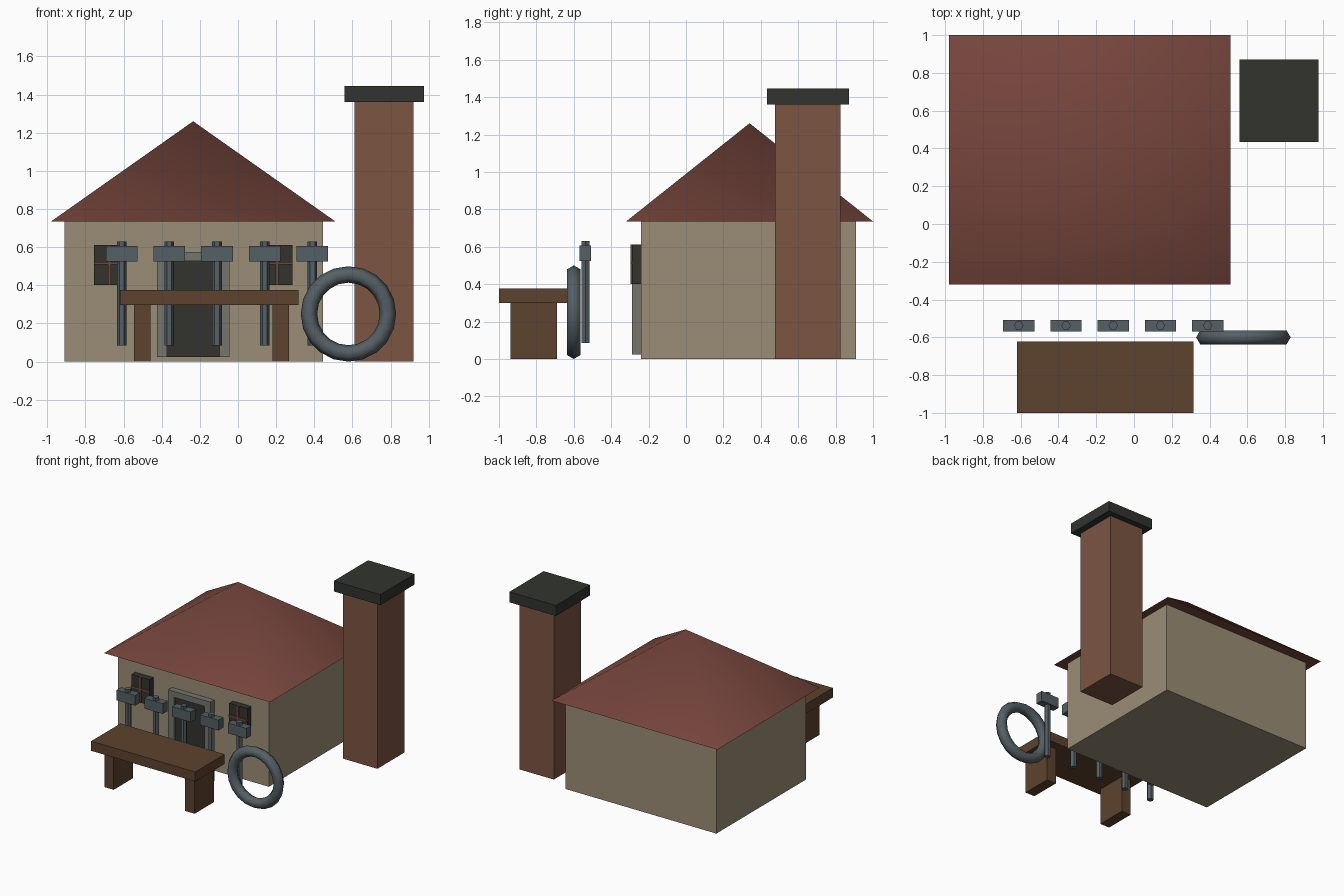
import bpy, bmesh, math
from mathutils import Matrix

if "Cube" in bpy.data.objects:
    bpy.data.objects.remove(bpy.data.objects["Cube"])


def mat(name, rgb):
    m = bpy.data.materials.new(name)
    m.diffuse_color = (*rgb, 1)
    m.use_nodes = True
    m.node_tree.nodes["Principled BSDF"].inputs["Base Color"].default_value = m.diffuse_color
    return m


PLASTER = mat("plaster", (0.33, 0.27, 0.18))
TILE = mat("roof_tile", (0.18, 0.06, 0.045))
BRICK = mat("brick", (0.20, 0.09, 0.055))
DARK = mat("dark", (0.032, 0.034, 0.028))
STONE = mat("stone", (0.18, 0.18, 0.155))
WOOD = mat("wood", (0.11, 0.055, 0.027))
BAR = mat("bar_wood", (0.15, 0.065, 0.035))
METAL = mat("metal", (0.09, 0.115, 0.13))


def add(name, bm, material):
    me = bpy.data.meshes.new(name)
    bm.to_mesh(me)
    bm.free()
    me.materials.append(material)
    ob = bpy.data.objects.new(name, me)
    bpy.context.collection.objects.link(ob)
    return ob


def box(name, x, y, z, material):
    """Box from (min, max) ranges on each axis."""
    bm = bmesh.new()
    bmesh.ops.create_cube(bm, size=1)
    for v in bm.verts:
        for i, (a, b) in enumerate((x, y, z)):
            v.co[i] = a if v.co[i] < 0 else b
    return add(name, bm, material)


def smooth(ob, degrees):
    bpy.ops.object.select_all(action='DESELECT')
    ob.select_set(True)
    bpy.context.view_layer.objects.active = ob
    bpy.ops.object.shade_smooth_by_angle(angle=math.radians(degrees))


# House body
CX = -0.235
box("house_walls", (-0.91, 0.445), (-0.24, 0.91), (0, 0.735), PLASTER)

# Pyramid roof with closed underside
bm = bmesh.new()
base = [bm.verts.new((x, y, 0.735)) for x, y in
        ((-0.98, -0.32), (0.51, -0.32), (0.51, 1.0), (-0.98, 1.0))]
apex = bm.verts.new((CX, 0.34, 1.26))
bm.faces.new(base[::-1])
for i in range(4):
    bm.faces.new((base[i], base[(i + 1) % 4], apex))
smooth(add("roof", bm, TILE), 60)

# Chimney
box("chimney_stack", (0.61, 0.92), (0.475, 0.825), (0, 1.36), BRICK)
box("chimney_cap", (0.558, 0.976), (0.433, 0.872), (1.36, 1.445), DARK)

# Door with surround
box("door", (-0.373, -0.097), (-0.268, -0.235), (0.025, 0.527), DARK)
for side, x in (("left", (-0.425, -0.373)), ("right", (-0.097, -0.045))):
    box(f"door_post_{side}", x, (-0.29, -0.235), (0.025, 0.527), STONE)
box("door_lintel", (-0.425, -0.045), (-0.29, -0.235), (0.527, 0.575), STONE)

# Windows with cross bars
for side, s in (("left", -1), ("right", 1)):
    c = CX + s * 0.439
    box(f"window_{side}", (c - 0.081, c + 0.081), (-0.288, -0.235), (0.402, 0.611), DARK)
    box(f"window_mullion_{side}", (c - 0.008, c + 0.008), (-0.296, -0.28), (0.402, 0.611), BAR)
    box(f"window_crossbar_{side}", (c - 0.081, c + 0.081), (-0.296, -0.28), (0.508, 0.522), BAR)

# Row of hanging hammers
HY = -0.538
for i in range(5):
    x = -0.61 + 0.25 * i
    box(f"hammer_head_{i + 1}", (x - 0.083, x + 0.083), (HY - 0.031, HY + 0.031),
        (0.524, 0.607), METAL)
    bm = bmesh.new()
    bmesh.ops.create_cone(bm, cap_ends=True, segments=6, radius1=0.025, radius2=0.025,
                          depth=0.545, matrix=Matrix.Translation((x, HY, 0.3575))
                          @ Matrix.Rotation(math.radians(30), 4, 'Z'))
    # put hexagon corners on the x axis
    wide = max(v.co.x for v in bm.verts) - x
    if wide < 0.0245:
        bmesh.ops.rotate(bm, verts=bm.verts, cent=(x, HY, 0),
                         matrix=Matrix.Rotation(math.radians(30), 3, 'Z'))
    add(f"hammer_handle_{i + 1}", bm, METAL)

# Workbench
box("bench_top", (-0.619, 0.316), (-1.0, -0.623), (0.298, 0.376), WOOD)
for side, x in (("left", (-0.545, -0.46)), ("right", (0.182, 0.267))):
    box(f"bench_leg_{side}", x, (-0.938, -0.69), (0, 0.298), WOOD)

# Iron ring standing upright
bpy.ops.mesh.primitive_torus_add(major_segments=20, minor_segments=6, major_radius=0.207,
                                 minor_radius=0.043, location=(0.579, -0.6, 0.25),
                                 rotation=(math.pi / 2, 0, 0))
ring = bpy.context.object
ring.name = "iron_ring"
ring.data.materials.append(METAL)
smooth(ring, 65)
